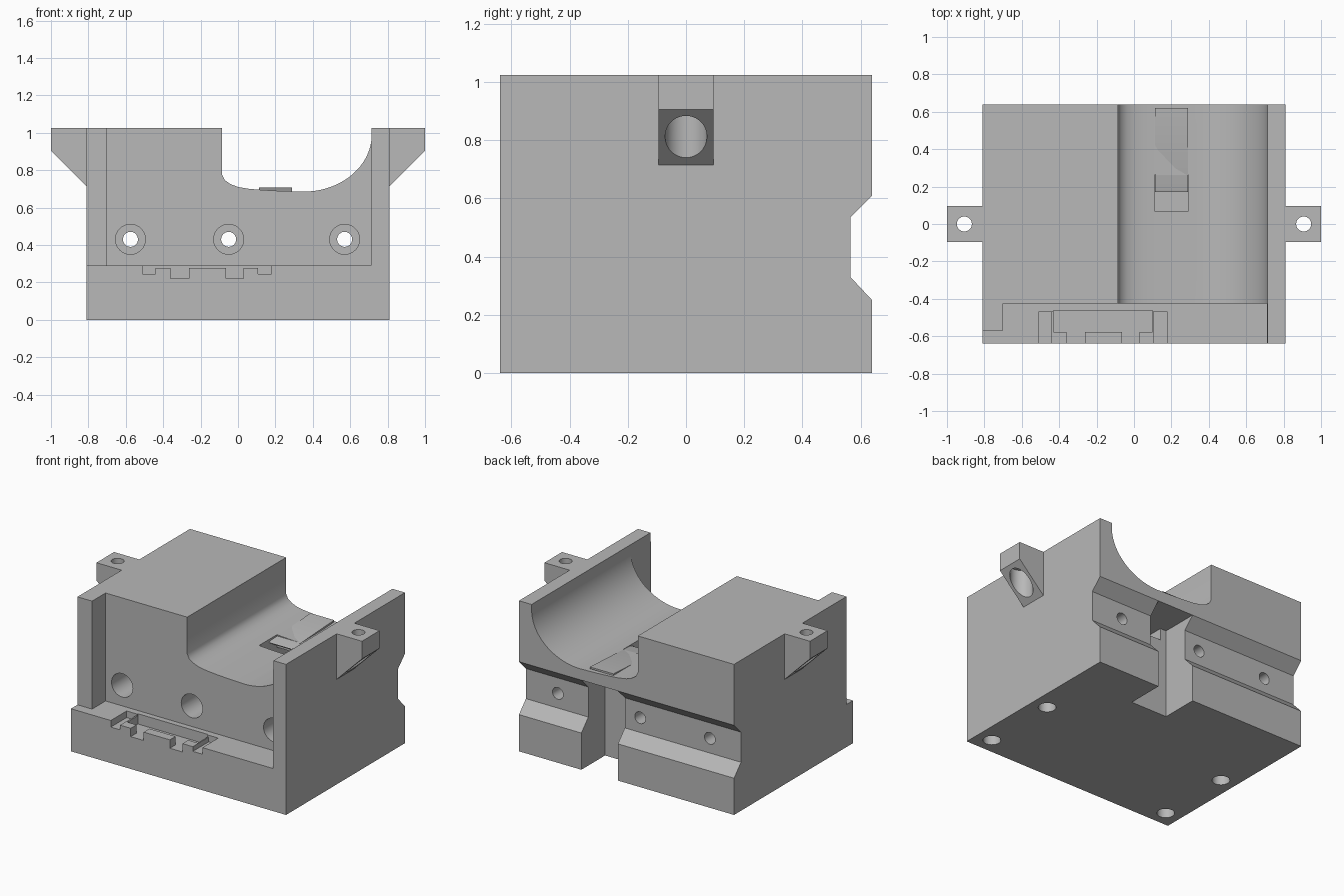
import bpy, bmesh, math
from mathutils import Vector

if "Cube" in bpy.data.objects:
    bpy.data.objects.remove(bpy.data.objects["Cube"])

grey = bpy.data.materials.new("plain_grey")
grey.diffuse_color = (0.48, 0.48, 0.48, 1)
grey.use_nodes = True
grey.node_tree.nodes["Principled BSDF"].inputs["Base Color"].default_value = grey.diffuse_color


def prism(name, pts, axis, lo, hi):
    """Extrude a profile along an axis: x -> (y,z), y -> (x,z), z -> (x,y)."""
    place = {"x": lambda a, b, t: (t, a, b),
             "y": lambda a, b, t: (a, t, b),
             "z": lambda a, b, t: (a, b, t)}[axis]
    bm = bmesh.new()
    face = bm.faces.new([bm.verts.new(place(a, b, lo)) for a, b in pts])
    ext = bmesh.ops.extrude_face_region(bm, geom=[face])
    shift = Vector(place(0, 0, hi - lo))
    for v in ext["geom"]:
        if isinstance(v, bmesh.types.BMVert):
            v.co += shift
    bmesh.ops.recalc_face_normals(bm, faces=bm.faces)
    mesh = bpy.data.meshes.new(name)
    bm.to_mesh(mesh)
    bm.free()
    mesh.materials.append(grey)
    ob = bpy.data.objects.new(name, mesh)
    bpy.context.collection.objects.link(ob)
    return ob


def box(name, x0, x1, y0, y1, z0, z1):
    return prism(name, [(x0, y0), (x1, y0), (x1, y1), (x0, y1)], "z", z0, z1)


def rod(name, a, b, r, axis, lo, hi, n=40):
    ring = [(a + r * math.cos(2 * math.pi * i / n),
             b + r * math.sin(2 * math.pi * i / n)) for i in range(n)]
    return prism(name, ring, axis, lo, hi)


def combine(target, tool, operation="DIFFERENCE"):
    mod = target.modifiers.new("cut", "BOOLEAN")
    mod.operation = operation
    mod.solver = "EXACT"
    mod.object = tool
    bpy.context.view_layer.objects.active = target
    bpy.ops.object.modifier_apply(modifier=mod.name)
    bpy.data.objects.remove(tool, do_unlink=True)


# Main block, with the horizontal V-sided groove across the back
block = prism("block", [(-0.64, 0), (0.64, 0), (0.64, 0.25), (0.565, 0.33),
                        (0.565, 0.535), (0.64, 0.61), (0.64, 1.025), (-0.64, 1.025)],
              "x", -0.81, 0.81)

# Side ears with sloped undersides
for s in (-1, 1):
    ear = prism("ear", [(s * 0.78, 1.025), (s * 1.0, 1.025), (s * 1.0, 0.905),
                        (s * 0.81, 0.715), (s * 0.78, 0.715)], "y", -0.095, 0.095)
    combine(block, ear, "UNION")

# Saddle trough running front to back
saddle = [(-0.085, 1.2), (-0.085, 0.775), (-0.07, 0.746), (-0.04, 0.725), (0.0, 0.71),
          (0.06, 0.7), (0.13, 0.694), (0.22, 0.689)]
for i in range(25):
    t = math.pi / 2 * i / 24
    saddle.append((0.35 + 0.365 * math.sin(t), 0.99 - 0.305 * math.cos(t)))
saddle.append((0.715, 1.2))
combine(block, prism("saddle_cut", saddle, "y", -0.8, 0.8))

# Front pocket, stepped at the left wall
combine(block, prism("pocket_cut", [(-0.9, -0.8), (0.712, -0.8), (0.712, -0.425),
                                    (-0.70, -0.425), (-0.70, -0.57), (-0.9, -0.57)],
                     "z", 0.29, 1.3))

# Connector recess in the front ledge
for x0, x1, y0, y1, z0 in ((-0.51, 0.18, -0.7, -0.47, 0.277),
                           (-0.51, -0.44, -0.7, -0.47, 0.245),
                           (0.108, 0.18, -0.7, -0.47, 0.245),
                           (-0.43, 0.10, -0.578, -0.463, 0.22),
                           (-0.36, -0.262, -0.7, -0.55, 0.22),
                           (-0.065, 0.03, -0.7, -0.55, 0.22)):
    combine(block, box("recess_cut", x0, x1, y0, y1, z0, 0.4))

# Back vertical slot, passage and opening under the spring tongue
combine(block, box("slot_cut", 0.065, 0.34, 0.385, 0.8, -0.1, 0.61))
combine(block, box("passage_cut", 0.11, 0.292, 0.07, 0.45, 0.53, 0.61))
combine(block, box("opening_cut", 0.11, 0.292, 0.07, 0.262, 0.56, 0.9))

# Counterbored screw holes through the block
for x in (-0.575, -0.05, 0.57):
    combine(block, rod("bore_cut", x, 0.43, 0.08, "y", -0.6, -0.2))
    combine(block, rod("hole_cut", x, 0.43, 0.04, "y", -0.3, 0.8))

# Ear holes and blind holes in the base
for s in (-1, 1):
    combine(block, rod("bore_cut", s * 0.907, 0, 0.072, "z", 0.6, 0.94))
    combine(block, rod("hole_cut", s * 0.907, 0, 0.04, "z", 0.9, 1.2))
    for y in (0, -0.53):
        combine(block, rod("base_hole_cut", s * 0.70, y, 0.055, "z", -0.1, 0.2))

# Spring tongue rising out of the saddle floor
tongue = prism("spring_tongue", [(0.17, 0.678), (0.185, 0.683), (0.62, 0.706), (0.62, 0.694),
                                 (0.30, 0.672), (0.27, 0.64), (0.23, 0.64)],
               "x", 0.112, 0.29)

# Smooth the curved walls, keep the edges sharp
for ob in (block, tongue):
    bpy.ops.object.select_all(action="DESELECT")
    ob.select_set(True)
    bpy.context.view_layer.objects.active = ob
    bpy.ops.object.shade_smooth_by_angle(angle=math.radians(28))
